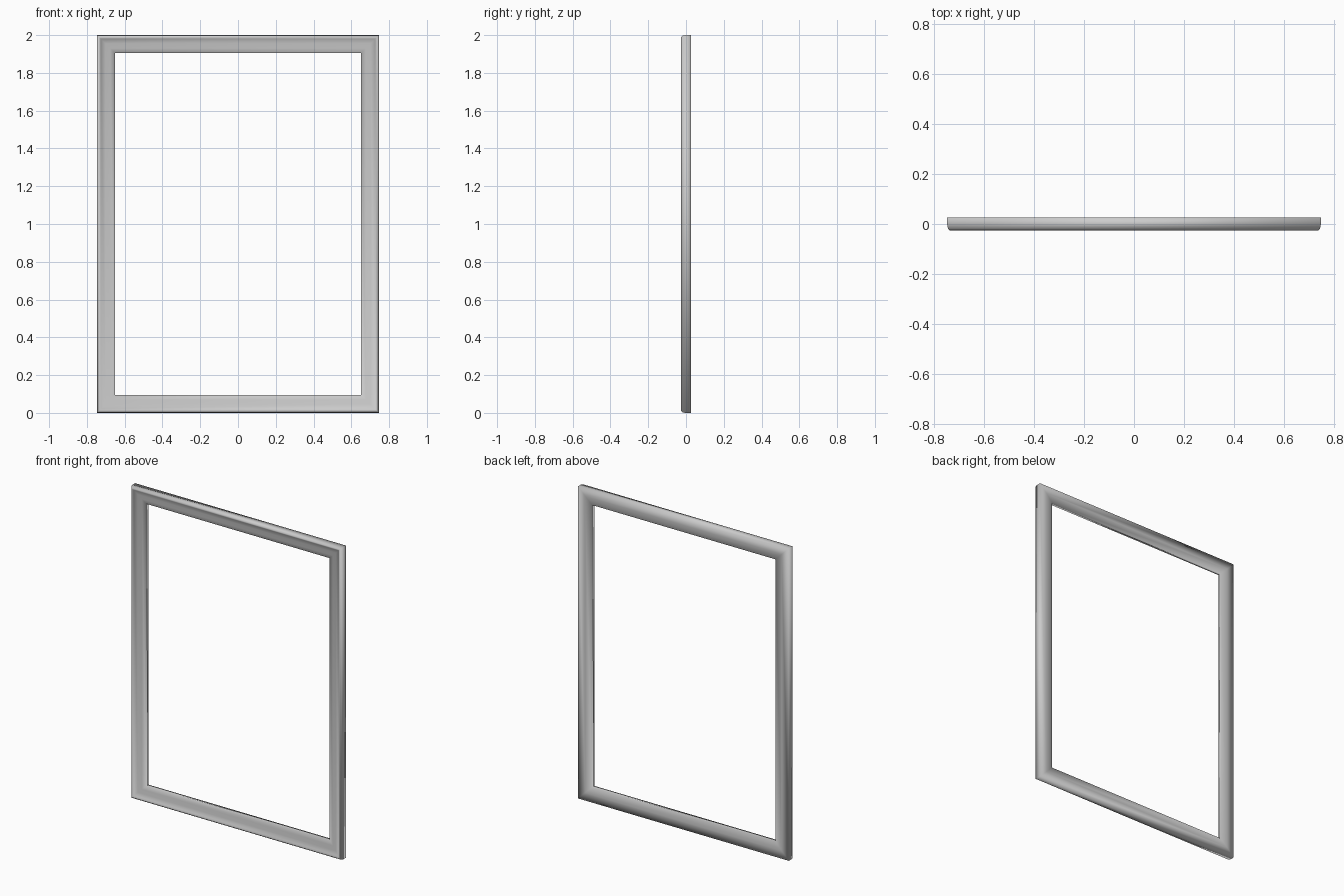
import bpy, bmesh, math

if "Cube" in bpy.data.objects:
    bpy.data.objects.remove(bpy.data.objects["Cube"])

HALF_W, HEIGHT = 0.747, 2.0

# moulding section: (inset from the outer edge, depth y); front is -y
PROFILE = [
    (0.000, 0.026),    # back outer edge
    (0.000, -0.004),   # outer side
    (0.003, -0.018),
    (0.010, -0.026),   # raised front lip
    (0.016, -0.024),
    (0.022, -0.018),   # step down from the lip
    (0.045, -0.012),
    (0.070, -0.006),   # face sloping to the opening
    (0.096, -0.001),   # inner front edge
    (0.096, 0.022),    # inner back edge
    (0.050, 0.026),    # back
]

# sweep the section around the four mitred corners
bm = bmesh.new()
rings = []
for sx, top in ((-1, 0), (1, 0), (1, 1), (-1, 1)):
    rings.append([bm.verts.new((sx * (HALF_W - d), y, HEIGHT - d if top else d))
                  for d, y in PROFILE])
n = len(PROFILE)
for i in range(4):
    a, b = rings[i], rings[(i + 1) % 4]
    for j in range(n):
        k = (j + 1) % n
        bm.faces.new((a[j], b[j], b[k], a[k]))
bmesh.ops.recalc_face_normals(bm, faces=bm.faces)

mesh = bpy.data.meshes.new("frame")
bm.to_mesh(mesh)
bm.free()
frame = bpy.data.objects.new("frame", mesh)
bpy.context.collection.objects.link(frame)

# soft shading across the mitres and rounded back
bpy.context.view_layer.objects.active = frame
frame.select_set(True)
bpy.ops.object.shade_smooth_by_angle(angle=math.radians(100))
